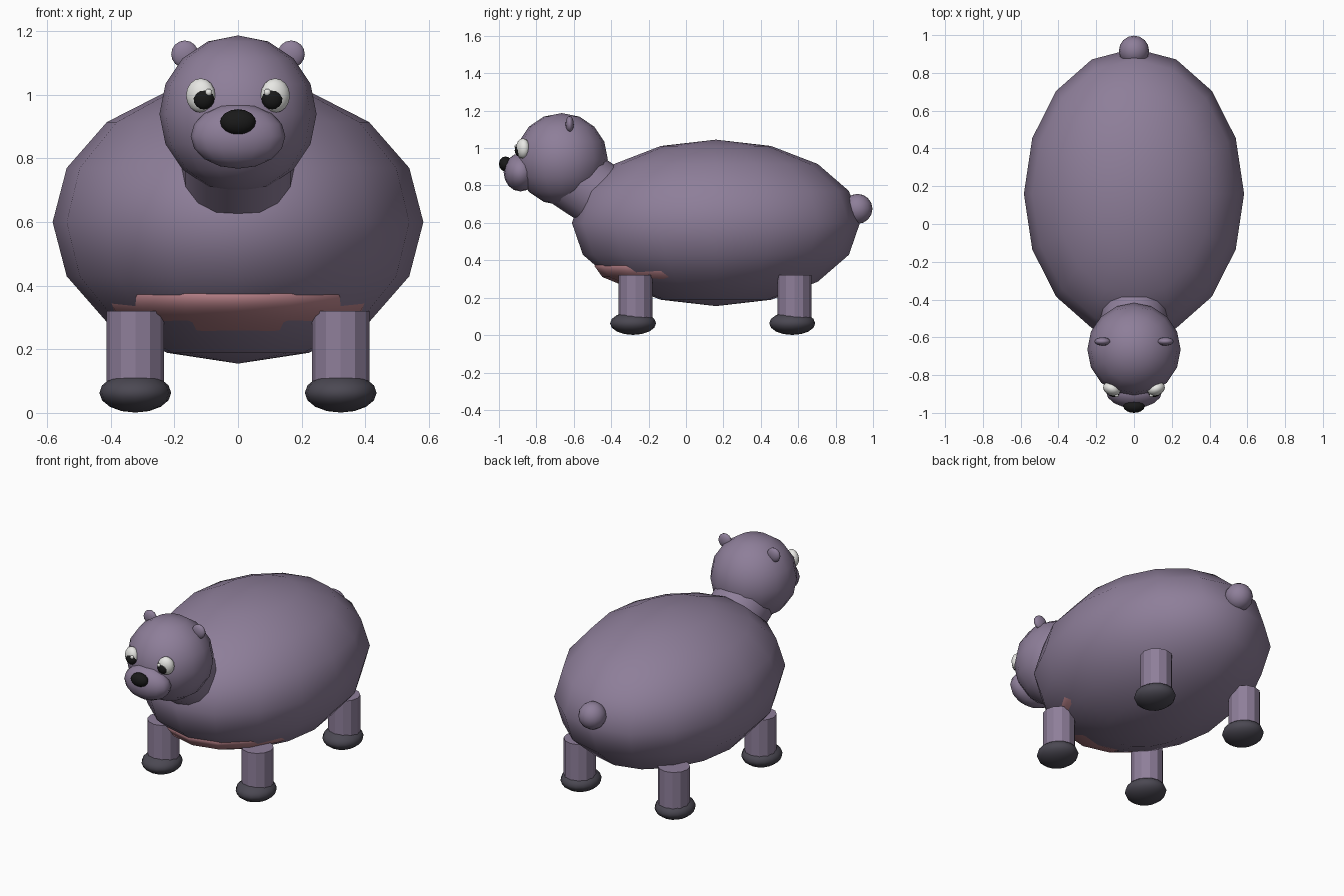
import bpy
from math import radians
from mathutils import Vector

if "Cube" in bpy.data.objects:
    bpy.data.objects.remove(bpy.data.objects["Cube"])


def material(name, rgb):
    mat = bpy.data.materials.new(name)
    mat.use_nodes = True
    color = (*rgb, 1)
    mat.diffuse_color = color
    mat.node_tree.nodes["Principled BSDF"].inputs["Base Color"].default_value = color
    return mat


hide = material("mauve hide", (0.27, 0.21, 0.32))
belly_pink = material("belly pink", (0.52, 0.24, 0.27))
hoof_grey = material("foot grey", (0.07, 0.065, 0.085))
black = material("black", (0.01, 0.01, 0.01))
white = material("eye white", (0.85, 0.85, 0.82))


def finish(name, mat, angle):
    obj = bpy.context.object
    obj.name = name
    obj.data.materials.append(mat)
    bpy.ops.object.shade_smooth_by_angle(angle=radians(angle))
    return obj


def ball(name, mat, center, radii, turn=(0, 0, 0), segments=16, rings=8):
    bpy.ops.mesh.primitive_uv_sphere_add(segments=segments, ring_count=rings, radius=1,
                                         location=center, rotation=turn)
    bpy.context.object.scale = radii
    return finish(name, mat, 80)


def tube(name, mat, start, end, radius, sides, angle):
    a, b = Vector(start), Vector(end)
    bpy.ops.mesh.primitive_cylinder_add(vertices=sides, radius=radius, depth=(b - a).length,
                                        location=(a + b) / 2)
    bpy.context.object.rotation_euler = (b - a).to_track_quat('Z', 'Y').to_euler()
    return finish(name, mat, angle)


# Torso, belly patch and tail
ball("body", hide, (0, 0.16, 0.6), (0.583, 0.77, 0.445))
ball("belly", belly_pink, (0, 0.073, 0.37), (0.445, 0.563, 0.155))
ball("tail", hide, (0, 0.917, 0.675), (0.08, 0.08, 0.08))

# Head, neck and face
tube("neck", hide, (0, -0.615, 0.85), (0, -0.366, 0.685), 0.178, 16, 40)
ball("head", hide, (0, -0.665, 0.94), (0.247, 0.247, 0.247))
ball("muzzle", hide, (0, -0.885, 0.87), (0.149, 0.09, 0.102))
ball("nose", black, (0, -0.965, 0.915), (0.056, 0.035, 0.04))

# Paired parts
for side, label in ((1, "left"), (-1, "right")):
    ball(label + "_ear", hide, (side * 0.167, -0.622, 1.128), (0.043, 0.022, 0.043))
    ball(label + "_eye", white, (side * 0.117, -0.872, 0.998), (0.048, 0.036, 0.054),
         (0, 0, side * radians(20)))
    ball(label + "_pupil", black, (side * 0.108, -0.89, 0.988), (0.034, 0.026, 0.034))
    ball(label + "_eye_glint", white, (side * 0.092, -0.908, 1.008), (0.011, 0.009, 0.011))
    for place, leg_y, foot_y in (("front", -0.27, -0.283), ("back", 0.58, 0.568)):
        tube(f"{place}_{label}_leg", hide, (side * 0.323, leg_y, 0.07),
             (side * 0.323, leg_y, 0.32), 0.091, 12, 20)
        ball(f"{place}_{label}_foot", hoof_grey, (side * 0.323, foot_y, 0.063),
             (0.113, 0.123, 0.062))
